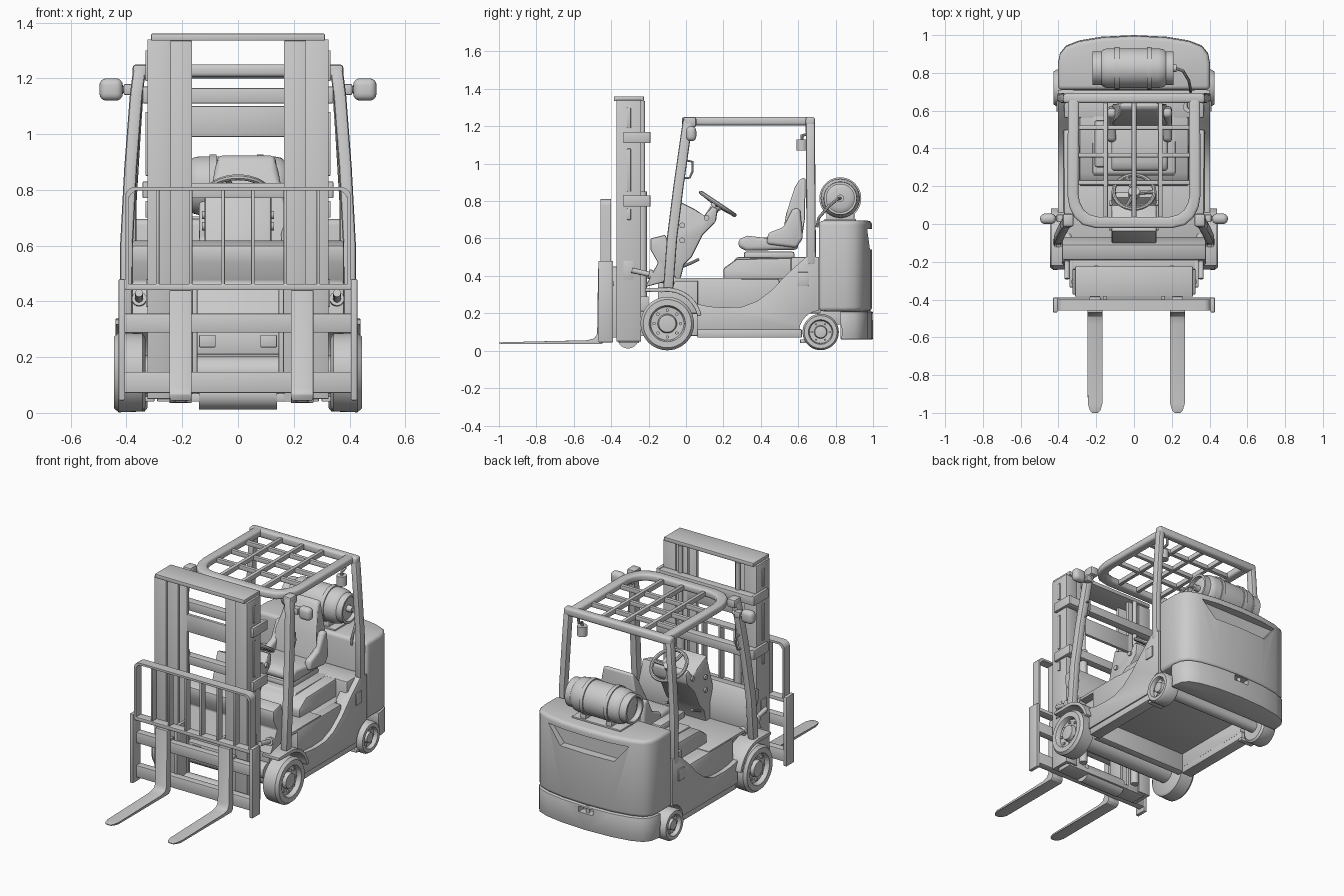
import bpy, bmesh
from math import sin, cos, pi, radians
from mathutils import Vector

if "Cube" in bpy.data.objects:
    bpy.data.objects.remove(bpy.data.objects["Cube"])

cutters = []

def finish(name, verts, faces, bevel=0, mirror=False, seg=2):
    me = bpy.data.meshes.new(name)
    me.from_pydata([tuple(v) for v in verts], [], faces)
    bm = bmesh.new(); bm.from_mesh(me)
    bmesh.ops.remove_doubles(bm, verts=bm.verts, dist=1e-5)
    bmesh.ops.recalc_face_normals(bm, faces=bm.faces)
    bm.to_mesh(me); bm.free()
    ob = bpy.data.objects.new(name, me)
    bpy.context.collection.objects.link(ob)
    if bevel:
        m = ob.modifiers.new("bevel", 'BEVEL')
        m.width, m.segments, m.limit_method, m.angle_limit = bevel, seg, 'ANGLE', radians(35)
    if mirror:
        ob.modifiers.new("mirror", 'MIRROR')
    return ob

def prism(name, pts, axis, a, b, bevel=0, mirror=False, seg=2):
    put = {'x': lambda p, t: (t, p[0], p[1]), 'y': lambda p, t: (p[0], t, p[1]), 'z': lambda p, t: (p[0], p[1], t)}[axis]
    n = len(pts)
    verts = [put(p, a) for p in pts] + [put(p, b) for p in pts]
    faces = [tuple(range(n)), tuple(range(n, 2 * n))] + [(i, (i + 1) % n, (i + 1) % n + n, i + n) for i in range(n)]
    return finish(name, verts, faces, bevel, mirror, seg)

def box(name, x0, x1, y0, y1, z0, z1, bevel=0.004, mirror=False, seg=2):
    return prism(name, [(x0, y0), (x1, y0), (x1, y1), (x0, y1)], 'z', z0, z1, bevel, mirror, seg)

def lathe(name, prof, c, axis=(1, 0, 0), seg=40, mirror=False):
    q = Vector((0, 0, 1)).rotation_difference(Vector(axis)); c = Vector(c); n = len(prof)
    verts = [c + q @ Vector((r * cos(2 * pi * s / seg), r * sin(2 * pi * s / seg), t)) for s in range(seg) for t, r in prof]
    faces = [(s * n + i, s * n + i + 1, (s + 1) % seg * n + i + 1, (s + 1) % seg * n + i)
             for s in range(seg) for i in range(n - 1)]
    return finish(name, verts, faces, 0, mirror)

def rod(name, p, q, r, mirror=False, seg=16):
    d = Vector(q) - Vector(p); l = d.length
    return lathe(name, [(0, 0), (0, r), (l, r), (l, 0)], p, d, seg, mirror)

def tube(name, pts, r, mirror=False, cyclic=False):
    cu = bpy.data.curves.new(name, 'CURVE'); cu.dimensions = '3D'
    cu.bevel_depth, cu.bevel_resolution, cu.use_fill_caps = r, 2, True
    sp = cu.splines.new('POLY'); sp.points.add(len(pts) - 1); sp.use_cyclic_u = cyclic
    for p, co in zip(sp.points, pts): p.co = (*co, 1)
    ob = bpy.data.objects.new(name, cu)
    bpy.context.collection.objects.link(ob)
    if mirror: ob.modifiers.new("mirror", 'MIRROR')

def beam(name, pts, w, d):
    verts = [(x + sx * w / 2, y + sy * d / 2, z) for x, y, z in pts for sx, sy in ((-1, -1), (1, -1), (1, 1), (-1, 1))]
    k = len(pts)
    faces = [(0, 1, 2, 3), tuple(range(4 * k - 4, 4 * k))]
    faces += [(4*i + j, 4*i + (j+1) % 4, 4*i + 4 + (j+1) % 4, 4*i + 4 + j) for i in range(k - 1) for j in range(4)]
    return finish(name, verts, faces, 0.012, True)

def cut(ob, cutter):
    m = ob.modifiers.new("cut", 'BOOLEAN'); m.operation = 'DIFFERENCE'; m.object = cutter; m.solver = 'EXACT'
    cutter.hide_render = True
    if cutter not in cutters: cutters.append(cutter)

def arc(cy, cz, r, a0, a1, n=10):
    return [(cy + r * cos(radians(a0 + (a1 - a0) * i / n)), cz + r * sin(radians(a0 + (a1 - a0) * i / n))) for i in range(n + 1)]

# wheels
def wheel(name, x, y, z, r, h, nuts):
    lathe(name, [(-h, 0), (-h, .85 * r), (-.8 * h, .98 * r), (.7 * h, r), (h, .9 * r), (h, .68 * r), (.9 * h, .65 * r),
                 (.5 * h, .62 * r), (.45 * h, .36 * r), (.85 * h, .32 * r), (.9 * h, .15 * r), (.9 * h, 0)], (x, y, z), mirror=True, seg=48)
    for i in range(nuts):
        a = 2 * pi * i / nuts; ny, nz = y + .5 * r * cos(a), z + .5 * r * sin(a)
        rod(name + "_nut", (x + .4 * h, ny, nz), (x + .65 * h, ny, nz), .065 * r, True, 6)
wheel("front_wheel", .388, -.1, .145, .143, .057, 8)
wheel("rear_wheel", .375, .72, .1, .097, .05, 6)
rod("front_axle", (-.34, -.1, .145), (.34, -.1, .145), .06)
rod("rear_axle", (-.33, .72, .1), (.33, .72, .1), .035)

# chassis, floor and side panels
box("front_frame", -.32, .32, -.15, .1, .2, .37)
box("chassis_core", -.33, .33, .06, .72, .2, .385)
box("floor_plate", -.37, .37, -.1, .3, .37, .39)
box("sill", .32, .395, .06, .62, .07, .115, .006, True)
box("front_underbar", -.33, .33, .02, .07, .08, .2)
side = [(.06, .11), (.06, .25), (.12, .237), (.2, .23), (.3, .235), (.38, .265), (.46, .325), (.54, .41), (.64, .5), (.71, .5), (.71, .21)]
prism("side_panel", side + arc(.72, .1, .115, 95, 175, 6), 'x', .32, .403, .008, True)
box("step_riser", .31, .375, .06, .5, .2, .385, .012, True)
box("rear_deck", -.37, .37, .56, .71, .3, .5, .01)
prism("front_fender", [(-.22, .335), (-.09, .338)] + arc(-.1, .15, .187, 80, 12) + arc(-.1, .15, .165, 12, 100) + [(-.22, .315)],
      'x', .32, .44, .004, True)
box("side_latch", .40, .41, .595, .655, .345, .42, .004, True)
box("rear_mud_plate", .3, .4, .61, .64, .04, .06, .003, True)

# front cowl and dashboard
prism("front_cowl", [(-.22, .34), (-.15, .47), (-.19, .54), (-.19, .6), (-.11, .62), (-.07, .5), (-.07, .38)], 'x', -.38, .38, .008)
prism("dashboard", [(-.04, .8), (.05, .755), (.1, .72), (.14, .775), (.17, .76), (.16, .69), (.09, .62), (.03, .5), (-.01, .46),
                    (-.03, .38), (-.13, .38), (-.1, .6)], 'x', -.12, .12, .012)
for y, z in ((-.02, .59), (-.02, .67), (.11, .71)):
    rod("dash_knob", (.115, y, z), (.13, y, z), .015, True)
tube("pedal", [(.09, -.02, .45), (.09, .03, .47), (.09, .07, .49)], .008, True)

# steering wheel
n = Vector((0, .555, .832)); u = Vector((0, .832, -.555)); c = Vector((0, .17, .785))
ring = [c + .108 * (Vector((cos(a), 0, 0)) + u * sin(a)) for a in [2 * pi * i / 32 for i in range(32)]]
tube("steering_rim", ring, .011, cyclic=True)
for i in (0, 10, 22): tube("steering_spoke", [c - n * .01, ring[i]], .01)
rod("steering_hub", c - n * .025, c + n * .008, .03)
rod("steering_column", (0, .1, .68), c - n * .02, .025)

# seat and hood
hood = prism("seat_hood", [(.2, .38), (.2, .44), (.27, .49), (.7, .5), (.7, .38)], 'x', -.29, .29, .012)
prism("hood_lid", [(.24, .46), (.27, .5), (.62, .5), (.62, .46)], 'x', -.22, .22, .01)
box("seat_base", -.1, .16, .31, .58, .49, .53, .012)
prism("seat_cushion", [(.28, .555), (.28, .595), (.33, .615), (.45, .6), (.6, .6), (.6, .54), (.32, .535)], 'x', -.12, .18, .022, seg=4)
for x in (-.14, .155):
    prism("seat_bolster", [(.43, .57), (.44, .63), (.52, .66), (.57, .76), (.61, .76), (.625, .6), (.59, .55)], 'x', x, x + .045, .016, seg=3)
back = prism("seat_back", [(.5, .56), (.52, .64), (.535, .73), (.58, .87), (.61, .92), (.64, .925), (.635, .7), (.62, .6), (.58, .54)],
             'x', -.12, .18, .022, seg=4)
for v in back.data.vertices:
    if v.co.z > .8: v.co.x = .03 + (v.co.x - .03) * .68
box("control_armrest", -.21, -.14, .3, .55, .56, .605, .014)

# counterweight
half = [(.402, .71), (.402, .85), (.392, .9), (.36, .94), (.29, .967), (.17, .987)]
outline = half + [(0, .995)] + [(-x, y) for x, y in half[::-1]]
cw = prism("counterweight", outline, 'z', .211, .695, .022, seg=3)
cut(cw, prism("recess_cutter", [(-.28, .65), (.28, .65), (.19, .54), (-.19, .54)], 'y', .94, 1.1))
low = [(.402, .825)] + [(x, y + .005) for x, y in outline if y > .8] + [(-.402, .825)]
base = prism("counterweight_base", low, 'z', .06, .21, .006)
cut(base, box("tow_cutter", -.05, .05, .95, 1.1, .165, .2, 0))
rod("tow_pin", (0, .975, .16), (0, .975, .215), .012)
arch = lathe("arch_cutter", [(-.1, 0), (-.1, .115), (.1, .115), (.1, 0)], (.4, .72, .1), mirror=True)
cut(cw, arch); cut(base, arch)
box("rear_lower_frame", -.27, .27, .7, .84, .14, .22)

# gas tank with straps, collar and saddle
T = (0, .825, .815)
lathe("gas_tank", [(-.2, 0), (-.2, .05), (-.185, .08), (-.16, .1), (-.14, .105), (.13, .105), (.155, .1), (.18, .08), (.19, .05), (.19, 0)], T)
for x in (-.09, .08): lathe("tank_strap", [(-.012, .1), (-.012, .112), (.012, .112), (.012, .1)], (x, .825, .815))
lathe("tank_collar", [(-.22, .075), (-.22, .088), (-.15, .09), (-.15, .075), (-.22, .075)], T)
lathe("tank_foot_ring", [(.15, .075), (.15, .09), (.208, .088), (.208, .075), (.15, .075)], T)
rod("tank_valve", (.17, .825, .815), (.225, .825, .815), .02)
tube("gas_hose", [(.22, .825, .815), (.26, .81, .81), (.29, .76, .77), (.3, .71, .71), (.3, .7, .66)], .008)
for x in (-.11, .07): box("tank_saddle", x, x + .04, .75, .9, .69, .735, .006)
box("tank_tray", -.18, .16, .74, .91, .693, .705)

# overhead guard
outer = [(.35, .67), (.352, .15), (.342, .09), (.315, .035), (.27, -.005), (.2, -.022)]
inner = [(.29, .67), (.295, .16), (.287, .115), (.268, .077), (.235, .05), (.19, .038)]
sym = lambda p: p + [(-x, y) for x, y in p[::-1]]
prism("guard_loop", sym(outer) + sym(inner)[::-1], 'z', 1.205, 1.25, .014, seg=3)
box("guard_rear_bar", -.375, .375, .64, .69, 1.2, 1.25, .014, seg=3)
for x in (-.15, 0, .14): box("guard_long_bar", x - .012, x + .012, .0, .66, 1.21, 1.24, .004)
for y in (.22, .365, .51): box("guard_cross_bar", -.33, .33, y - .012, y + .012, 1.207, 1.235, .004)
beam("front_pillar", [(.402, -.095, .33), (.4, -.075, .6), (.385, -.04, .88), (.365, -.003, 1.14), (.352, .012, 1.24)], .046, .055)
box("pillar_cap", .32, .378, -.015, .055, 1.195, 1.25, .012, True)
beam("rear_pillar", [(.385, .67, .46), (.385, .668, .75), (.37, .666, 1.0), (.355, .665, 1.22)], .042, .05)
tube("grab_handle", [(.375, -.03, .92), (.375, .02, .925), (.375, .035, .96), (.375, .035, 1.01), (.375, -.01, 1.02)], .006, True)
box("head_lamp", .413, .497, .0, .055, 1.12, 1.2, .025, True, 4)
rod("lamp_arm", (.35, .03, 1.16), (.42, .03, 1.16), .012, True)
box("lamp_bracket", .37, .41, .01, .05, 1.14, 1.18, .006, True)
rod("beacon", (.29, .62, 1.07), (.29, .62, 1.13), .03)
tube("beacon_bracket", [(.29, .62, 1.13), (.29, .62, 1.15), (.29, .655, 1.16), (.29, .655, 1.21)], .009)

# mast
def channel(name, x0, x1, y0, y1, z0, z1, t):
    prism(name, [(x0, y0), (x1, y0), (x1, y1), (x0, y1), (x0, y1 - t), (x1 - t, y1 - t), (x1 - t, y0 + t), (x0, y0 + t)], 'z', z0, z1, .003, True)
channel("outer_mast_rail", .24, .325, -.372, -.24, .05, 1.34, .022)
channel("inner_mast_rail", .165, .245, -.362, -.25, .04, 1.335, .022)
box("mast_top_bar", -.312, .312, -.385, -.225, 1.335, 1.36)
for z in (.77, 1.11):
    box("mast_cross_bar", -.33, .33, -.24, -.19, z, z + .055)
    box("mast_bracket", .322, .342, -.335, -.19, z, z + .06, .004, True)
box("inner_mast_plate", -.17, .17, -.27, -.25, .99, 1.1)
box("mast_lower_bar", -.3, .3, -.25, -.2, .21, .29)
for x in (.08, -.14): box("mast_lower_lug", x, x + .06, -.29, -.25, .235, .28)
rod("lift_cylinder", (.2, -.232, .08), (.2, -.232, .85), .024, True)
rod("lift_piston", (.2, -.232, .85), (.2, -.232, 1.335), .014, True)
rod("mast_foot_roller", (-.14, -.31, .068), (.14, -.31, .068), .056, seg=32)
box("mast_foot_plate", -.29, .29, -.36, -.25, .04, .07)
box("mast_side_block", .322, .33, -.335, -.28, .38, .48, .003, True)
for z0, z1 in ((.7, .76), (.85, 1.08), (1.19, 1.3)):
    box("mast_side_rib", .32, .332, -.315, -.295, z0, z1, .003, True)
rod("tilt_cylinder", (.355, -.2, .41), (.35, -.06, .37), .026, True)
rod("tilt_rod", (.355, -.29, .43), (.355, -.18, .405), .014, True)
rod("mast_pivot", (.22, -.16, .2), (.32, -.16, .2), .05, True)

# carriage and load backrest
for z0, z1 in ((.072, .147), (.288, .356)): box("carriage_bar", -.41, .41, -.435, -.39, z0, z1)
box("carriage_end_plate", .405, .428, -.468, -.39, .045, .48, .004, True)
box("carriage_roller_plate", .145, .165, -.4, -.3, .07, .45, .004, True)
box("backrest_lower_bar", -.41, .41, -.455, -.4, .44, .463)
R = [(.405, .45)] + arc(.37, .775, .035, 0, 90, 5)
I = [(x - .013 if x > .37 else x, z - .013 if z > .78 else z) for x, z in R]
prism("backrest_frame", sym(R) + sym(I)[::-1], 'y', -.457, -.4)
for x in (.053, .17, .288): box("backrest_bar", x - .006, x + .006, -.45, -.405, .45, .805, .002, True)

# forks
for x in (-.246, .19):
    f = prism("fork", [(-1, .038), (-1, .044), (-.985, .045), (-.95, .046), (-.53, .056), (-.49, .066), (-.475, .09), (-.47, .44), (-.435, .44),
                       (-.435, .05), (-.45, .036), (-.95, .036), (-.985, .037)], 'x', x, x + .08, .002)
    for v in f.data.vertices:
        k = .4 if v.co.y < -.99 else .75 if v.co.y < -.97 else 1
        v.co.x = x + .04 + (v.co.x - x - .04) * k
    box("fork_hook", x + .01, x + .07, -.45, -.385, .345, .37)

# bake modifiers, drop cutters, smooth
bpy.ops.object.select_all(action='SELECT')
bpy.context.view_layer.objects.active = hood
bpy.ops.object.convert(target='MESH')
for o in cutters: bpy.data.objects.remove(o)
bpy.ops.object.select_all(action='SELECT')
bpy.context.view_layer.objects.active = hood
bpy.ops.object.shade_smooth_by_angle(angle=radians(35))
